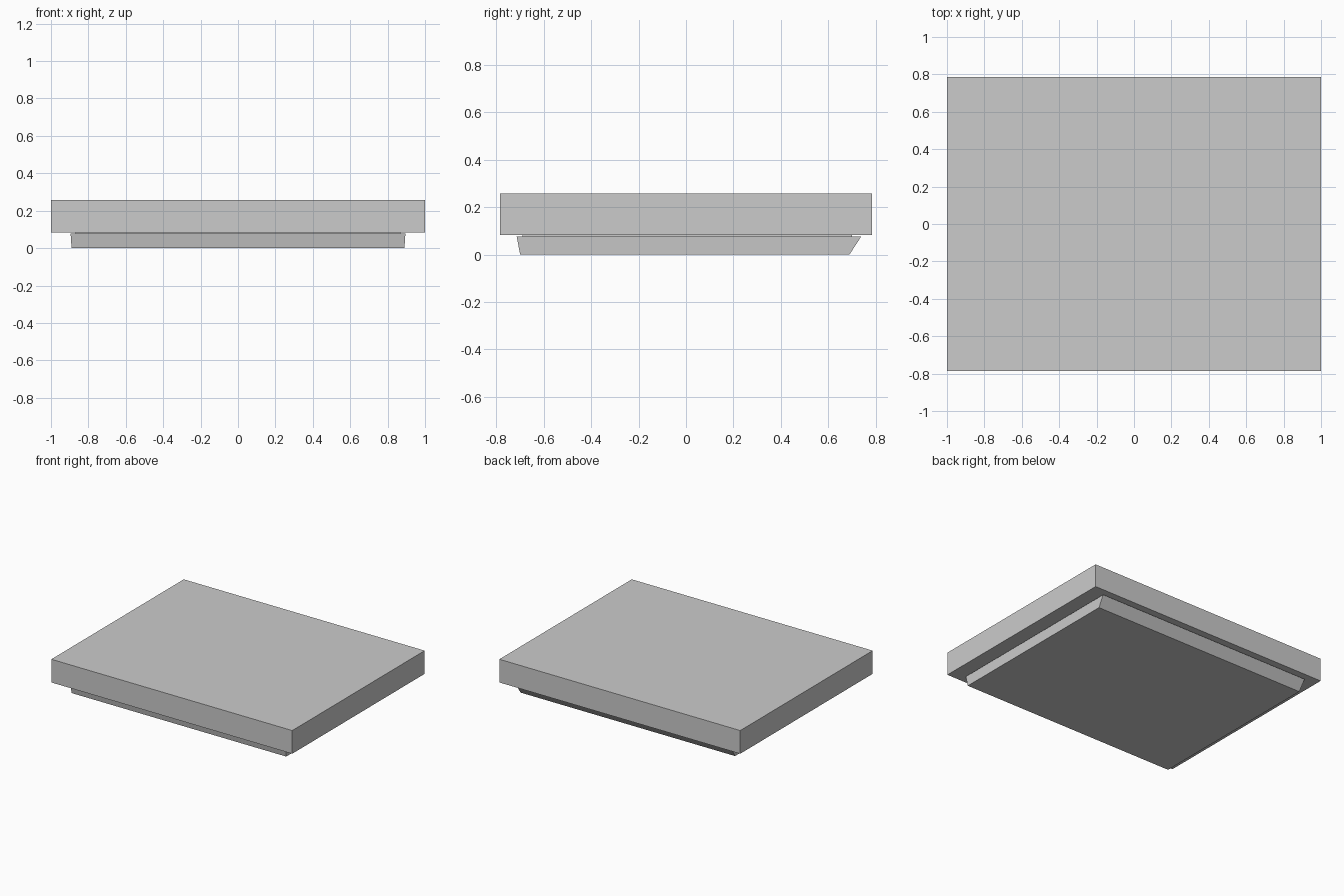
import bpy, bmesh

if "Cube" in bpy.data.objects:
    bpy.data.objects.remove(bpy.data.objects["Cube"])


def frustum(name, low, high):
    """Closed block between two rectangles given as (x0, x1, y0, y1, z)."""
    bm = bmesh.new()
    rings = []
    for x0, x1, y0, y1, z in (low, high):
        rings.append([bm.verts.new((x, y, z)) for x, y in
                      ((x0, y0), (x1, y0), (x1, y1), (x0, y1))])
    a, b = rings
    bm.faces.new(a[::-1])
    bm.faces.new(b)
    for i in range(4):
        j = (i + 1) % 4
        bm.faces.new((a[i], a[j], b[j], b[i]))
    mesh = bpy.data.meshes.new(name)
    bm.to_mesh(mesh)
    bm.free()
    obj = bpy.data.objects.new(name, mesh)
    bpy.context.collection.objects.link(obj)
    return obj


# Thick flat slab on top
frustum("top_slab", (-1, 1, -0.785, 0.785, 0.083), (-1, 1, -0.785, 0.785, 0.257))

# Inset plinth with a wide slope at the back and a slight one at the front
frustum("base_plinth", (-0.89, 0.89, -0.70, 0.69, 0.0), (-0.895, 0.895, -0.715, 0.74, 0.077))

# Thin shadow-gap spacer joining slab and plinth
frustum("gap_spacer", (-0.87, 0.87, -0.69, 0.70, 0.077), (-0.87, 0.87, -0.69, 0.70, 0.083))
